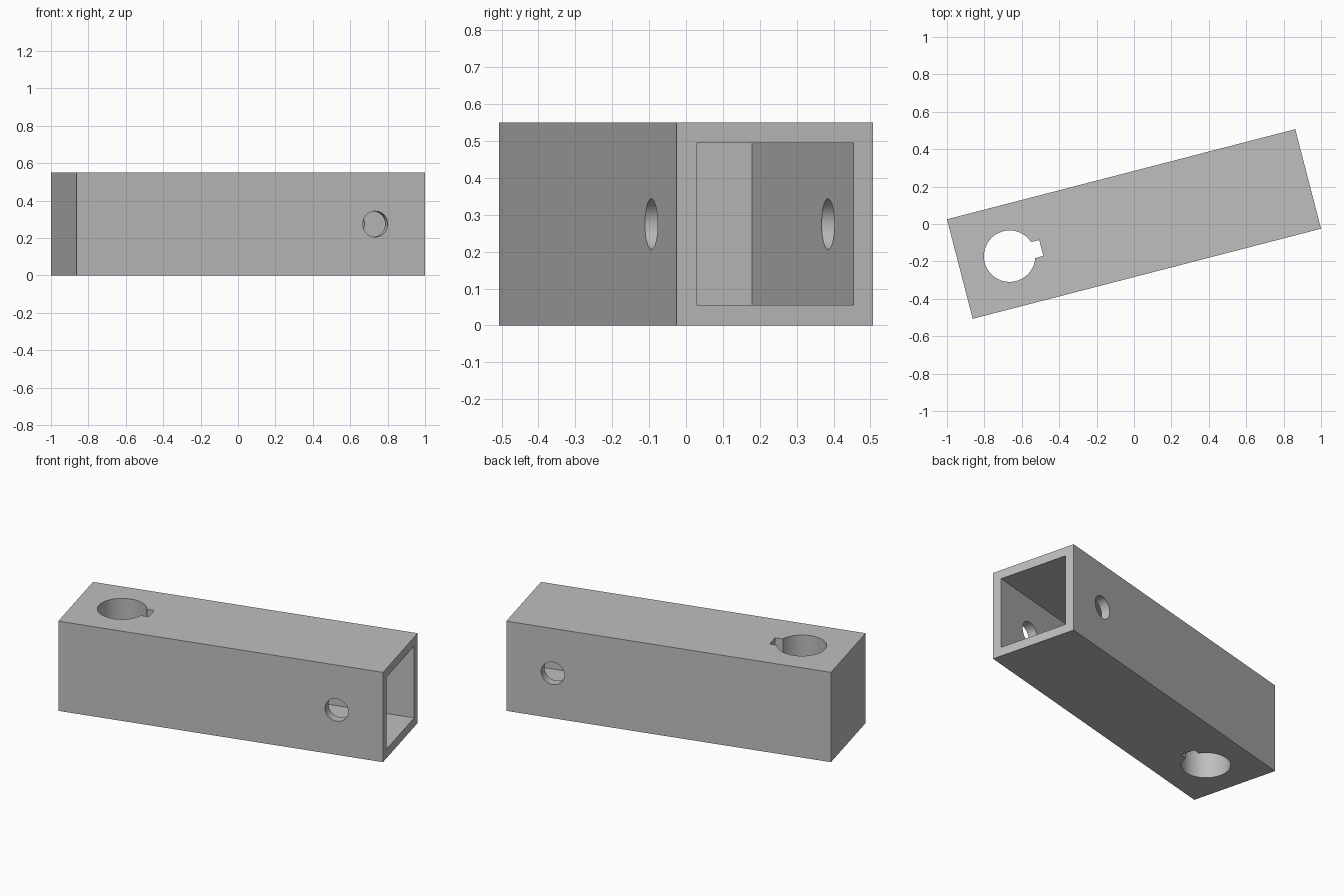
import bpy
import math
from mathutils import Matrix

cube = bpy.data.objects.get("Cube")
if cube:
    bpy.data.objects.remove(cube, do_unlink=True)

W = 0.5496            # square section of the bar
L = 3.5 * W           # bar length
WALL = 0.1 * W
HOLE_X = L / 2 - W / 2  # hole distance from the middle
MID_Z = W / 2

grey = bpy.data.materials.new("plain_grey")
grey.use_nodes = True
colour = (0.52, 0.52, 0.52, 1)
grey.diffuse_color = colour
grey.node_tree.nodes["Principled BSDF"].inputs["Base Color"].default_value = colour


def box(name, size, centre):
    bpy.ops.mesh.primitive_cube_add(size=1)
    ob = bpy.context.object
    ob.name = name
    ob.data.transform(Matrix.Translation(centre) @ Matrix.Diagonal((*size, 1)))
    ob.data.materials.append(grey)
    return ob


def cylinder(name, radius, depth, centre, turn=0):
    bpy.ops.mesh.primitive_cylinder_add(vertices=64, radius=radius, depth=depth)
    ob = bpy.context.object
    ob.name = name
    ob.data.transform(Matrix.Translation(centre) @ Matrix.Rotation(turn, 4, 'X'))
    ob.data.materials.append(grey)
    return ob


def combine(target, other, operation):
    other.hide_render = True
    mod = target.modifiers.new(other.name, 'BOOLEAN')
    mod.operation = operation
    mod.solver = 'EXACT'
    mod.object = other
    bpy.ops.object.select_all(action='DESELECT')
    bpy.context.view_layer.objects.active = target
    target.select_set(True)
    bpy.ops.object.modifier_apply(modifier=mod.name)
    bpy.data.objects.remove(other, do_unlink=True)


# Solid square bar
bar = box("square_bar", (L, W, W), (0, 0, MID_Z))

# Square socket, open at the left end
depth = 2 * W
socket = box("socket_cutter", (depth + 0.1, W - 2 * WALL, W - 2 * WALL),
             (L / 2 - depth / 2 + 0.05, 0, MID_Z))
combine(bar, socket, 'DIFFERENCE')

# Pin hole across both socket walls
pin = cylinder("pin_hole_cutter", W / 8, 2 * W, (HOLE_X, 0, MID_Z), math.pi / 2)
combine(bar, pin, 'DIFFERENCE')

# Shaft bore with keyway, straight through the solid end
bore = cylinder("bore_cutter", W / 4, 2 * W, (-HOLE_X, 0, MID_Z))
key_reach = 0.175
key = box("keyway_cutter", (key_reach, 0.16 * W, 2 * W),
          (-HOLE_X + key_reach / 2, 0, MID_Z))
combine(bore, key, 'UNION')
combine(bar, bore, 'DIFFERENCE')

# Turn the finished bar and smooth only the round holes
bar.data.transform(Matrix.Rotation(math.radians(14.5), 4, 'Z'))
bar.data.materials.clear()
bar.data.materials.append(grey)
for face in bar.data.polygons:
    face.material_index = 0
bpy.ops.object.select_all(action='DESELECT')
bar.select_set(True)
bpy.context.view_layer.objects.active = bar
bpy.ops.object.shade_smooth_by_angle(angle=math.radians(30))
